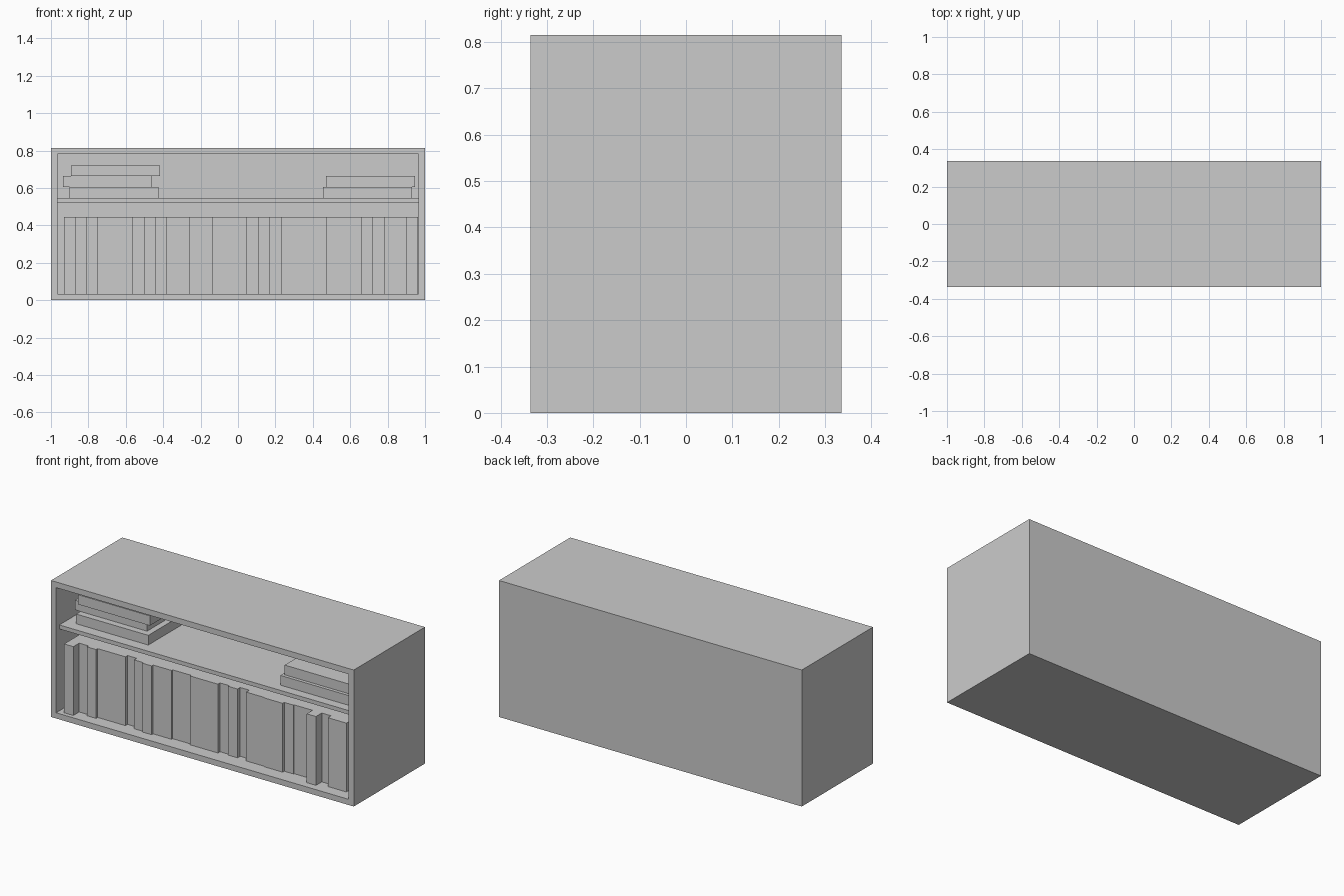
import bpy, bmesh

if "Cube" in bpy.data.objects:
    bpy.data.objects.remove(bpy.data.objects["Cube"])

W, D, H = 2.0, 0.672, 0.815
FRONT = -D / 2
WALL = 0.034


def box(name, x0, x1, y0, y1, z0, z1):
    bm = bmesh.new()
    bmesh.ops.create_cube(bm, size=1)
    for v in bm.verts:
        v.co.x = x0 if v.co.x < 0 else x1
        v.co.y = y0 if v.co.y < 0 else y1
        v.co.z = z0 if v.co.z < 0 else z1
    return finish(name, bm)


def finish(name, bm):
    mesh = bpy.data.meshes.new(name)
    bm.to_mesh(mesh)
    bm.free()
    obj = bpy.data.objects.new(name, mesh)
    bpy.context.collection.objects.link(obj)
    return obj


# Cabinet shell: front face inset and pushed back to form the open case
bm = bmesh.new()
bmesh.ops.create_cube(bm, size=1)
for v in bm.verts:
    v.co.x *= W
    v.co.y *= D
    v.co.z = (v.co.z + 0.5) * H
bm.normal_update()
front = min(bm.faces, key=lambda f: f.calc_center_median().y)
bmesh.ops.inset_region(bm, faces=[front], thickness=WALL, use_even_offset=True)
inner = bmesh.ops.extrude_discrete_faces(bm, faces=[front])["faces"][0]
bmesh.ops.translate(bm, verts=inner.verts, vec=(0, D - WALL, 0))
bmesh.ops.recalc_face_normals(bm, faces=bm.faces)
finish("cabinet_shell", bm)

# Shelf, slightly recessed
box("shelf", -W / 2 + WALL, W / 2 - WALL, FRONT + 0.03, -FRONT - WALL, 0.523, 0.547)

# Standing row of books: (setback from front, number of books)
row = [(.025, 1), (.08, 1), (.065, 1), (.08, 3), (.1, 1), (.075, 1), (.066, 1),
       (.08, 2), (.09, 2), (.08, 3), (.1, 1), (.09, 1), (.115, 1), (.085, 2),
       (.08, 2), (.095, 1), (.1, 2), (.045, 1), (.1, 1), (.07, 2), (.09, 1)]
BOOK_T, BOOK_DEPTH = 0.0611, 0.42
x, n = -0.931, 1
for setback, count in row:
    for _ in range(count):
        y = FRONT + setback
        box(f"standing_book_{n}", x, x + BOOK_T, y, y + BOOK_DEPTH, WALL, 0.445)
        x += BOOK_T
        n += 1

# Books lying flat in stacks: (left edge, setback) from the bottom up
stacks = {"left": [(-.9, .095), (-.936, .135), (-.893, .1)],
          "right": [(.455, .085), (.47, .105)]}
for side, books in stacks.items():
    for i, (left, setback) in enumerate(books):
        y, z = FRONT + setback, 0.547 + i * 0.058
        box(f"{side}_stack_book_{i + 1}", left, left + 0.476, y, y + BOOK_DEPTH, z, z + 0.058)
